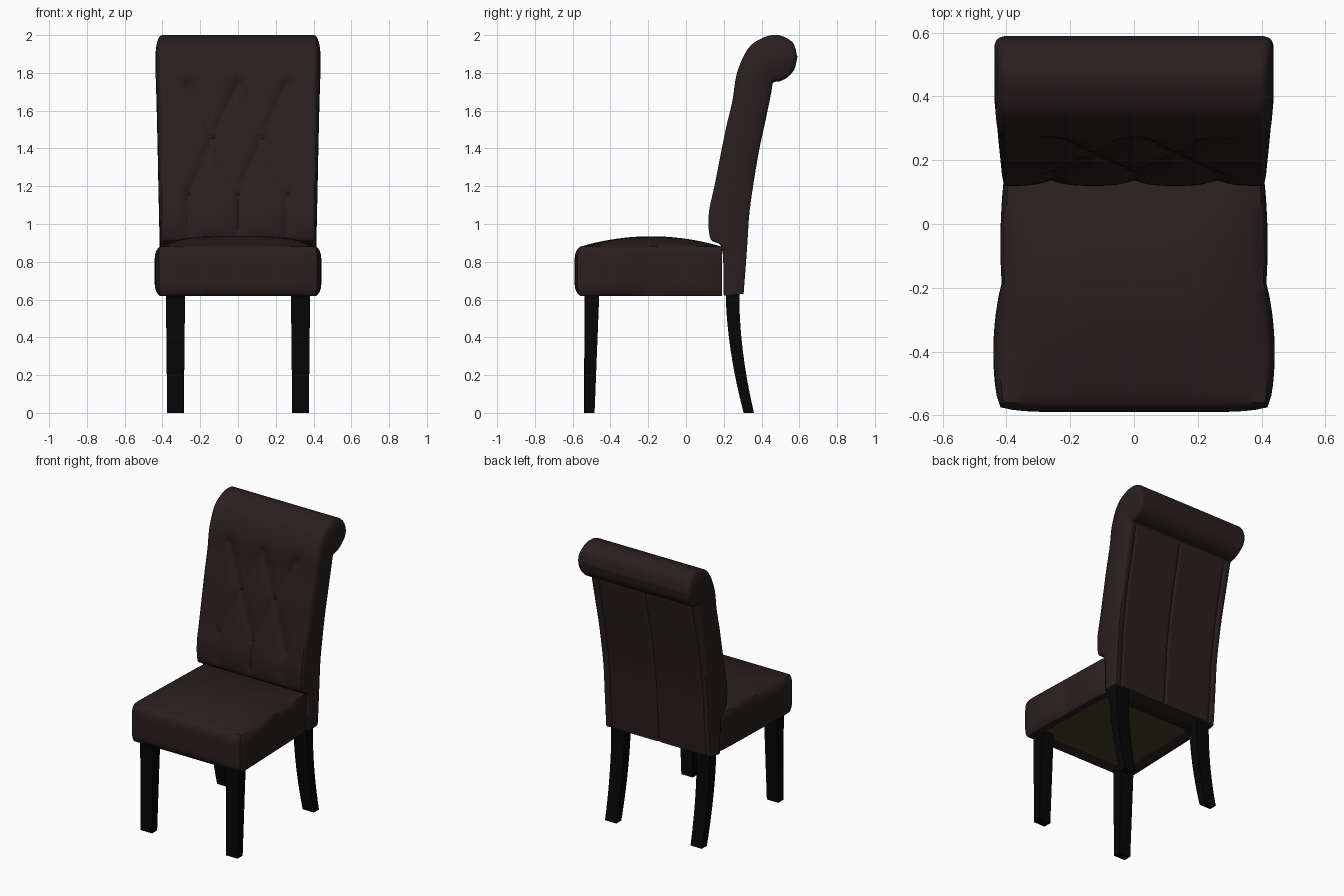
import bpy, bmesh, math
from mathutils import Vector
from mathutils.geometry import intersect_point_line

cube = bpy.data.objects.get("Cube")
if cube:
    bpy.data.objects.remove(cube, do_unlink=True)


def material(name, rgb):
    m = bpy.data.materials.new(name)
    m.use_nodes = True
    m.diffuse_color = (*rgb, 1)
    m.node_tree.nodes["Principled BSDF"].inputs["Base Color"].default_value = (*rgb, 1)
    return m


leather = material("brown leather", (0.023, 0.0137, 0.0137))
black_wood = material("black wood", (0.0018, 0.0018, 0.0018))
lining = material("olive lining", (0.062, 0.046, 0.022))


def finish(bm, name, mats, angle=40):
    bmesh.ops.recalc_face_normals(bm, faces=bm.faces)
    mesh = bpy.data.meshes.new(name)
    bm.to_mesh(mesh)
    bm.free()
    obj = bpy.data.objects.new(name, mesh)
    bpy.context.collection.objects.link(obj)
    for m in mats:
        mesh.materials.append(m)
    bpy.ops.object.select_all(action="DESELECT")
    obj.select_set(True)
    bpy.context.view_layer.objects.active = obj
    bpy.ops.object.shade_smooth_by_angle(angle=math.radians(angle))
    return obj


def clamp(v):
    return max(0, min(1, v))


def spline(points, steps):
    """Catmull-Rom samples through the points."""
    p = [Vector(q) for q in points]
    p = [2 * p[0] - p[1]] + p + [2 * p[-1] - p[-2]]
    out = []
    for a, b, c, d in zip(p, p[1:], p[2:], p[3:]):
        for s in range(steps):
            t = s / steps
            out.append(0.5 * (2 * b + (c - a) * t + (2 * a - 5 * b + 4 * c - d) * t * t
                              + (3 * b - a - 3 * c + d) * t ** 3))
    return out + [p[-2]]


# Backrest outline (y, z): front and back lines, meeting at the scroll
front = spline([(.2, .62), (.19, .87), (.13, .92), (.12, 1.05), (.15, 1.2), (.18, 1.35),
                (.21, 1.5), (.245, 1.65), (.27, 1.8), (.33, 1.93), (.41, 1.987),
                (.49, 2), (.565, 1.96), (.59, 1.885)], 6)
back = spline([(.305, .63), (.315, .76), (.325, .9), (.335, 1.05), (.355, 1.2), (.385, 1.38),
               (.415, 1.52), (.44, 1.64), (.452, 1.7), (.462, 1.748), (.495, 1.755),
               (.535, 1.775), (.573, 1.818), (.59, 1.885)], 6)
n = len(front)

# Tufting: buttons and the creases joining them
top_row = [(x, 1.74) for x in (-.26, 0, .26)]
mid_row = [(x, 1.46) for x in (-.13, .13)]
low_row = [(x, 1.16) for x in (-.26, 0, .26)]
buttons = top_row + mid_row + low_row
creases = [(a, m) for m in mid_row for a in top_row + low_row if abs(a[0] - m[0]) < .2]
creases += [(a, (a[0], .9)) for a in low_row]


def tuft(x, z):
    p = Vector((x, z))
    near = 1.0
    for a, b in creases:
        a, b = Vector(a), Vector(b)
        t = intersect_point_line(p, a, b)[1]
        near = min(near, (p - a.lerp(b, clamp(t))).length)
    spot = min((p - Vector(b)).length for b in buttons)
    fade = clamp((1.9 - z) / .15) * clamp((z - .88) / .1)
    return fade * (.022 * math.exp(-near / .035) + .01 * math.exp(-(spot / .02) ** 2))


def back_groove(x, z):
    if z > 1.74:
        return 0
    return .008 * sum(math.exp(-((x - s) / .008) ** 2) for s in (-.365, 0, .365))


# Backrest: front and back skins swept across the width, with padded sides
bm = bmesh.new()
cols = 80
rings = []
stations = [(-1, k) for k in (.95, .6, .3, .1)]
stations += [(2 * i / cols - 1, 0) for i in range(cols + 1)]
stations += [(1, k) for k in (.1, .3, .6, .95)]
for u, k in stations:
    fr, bk = [], []
    for f, b in zip(front, back):
        mid = (f + b) / 2
        puff = (.012 + .022 * clamp(f.y - .9)) * math.sqrt(clamp((f - b).length / .16))
        x = u * (.403 + puff * math.sqrt(1 - (1 - k) ** 2))
        pf, pb = f.lerp(mid, k), b.lerp(mid, k)
        df = tuft(x, f.y) if k == 0 and f.x < .4 else 0
        db = back_groove(x, b.y) if k == 0 else 0
        fr.append(bm.verts.new((x, pf.x + df, pf.y)))
        bk.append(bm.verts.new((x, pb.x - db, pb.y)))
    rings.append((fr, bk))
for (f0, b0), (f1, b1) in zip(rings, rings[1:]):
    for i in range(n - 1):
        bm.faces.new((f0[i], f1[i], f1[i + 1], f0[i + 1]))
        bm.faces.new((b0[i], b0[i + 1], b1[i + 1], b1[i]))
    bm.faces.new((f0[0], b0[0], b1[0], f1[0]))
for fr, bk in (rings[0], rings[-1]):
    for i in range(n - 1):
        bm.faces.new((fr[i], fr[i + 1], bk[i + 1], bk[i]))
bmesh.ops.remove_doubles(bm, verts=bm.verts, dist=.0002)
finish(bm, "backrest", [leather], 50)

# Buttons sunk in the tufts
bm = bmesh.new()
for x, z in buttons:
    y = min(front, key=lambda p: abs(p.y - z)).x + tuft(x, z) - .002
    made = bmesh.ops.create_uvsphere(bm, u_segments=12, v_segments=6, radius=.01)["verts"]
    bmesh.ops.scale(bm, vec=(1, .6, 1), verts=made)
    bmesh.ops.translate(bm, vec=(x, y, z), verts=made)
finish(bm, "back_buttons", [leather])

# Seat cushion: padded box, domed on top, recessed lining below
bm = bmesh.new()
bmesh.ops.create_cube(bm, size=2)
bmesh.ops.subdivide_edges(bm, edges=bm.edges, cuts=23, use_grid_fill=True)
for f in bm.faces:
    c = f.calc_center_median()
    if c.z < -.99 and abs(c.x) < .82 and abs(c.y) < .82:
        f.material_index = 1
for v in bm.verts:
    a, b, w = v.co
    round_edge = 1 - w ** 6
    corner = 1 - .02 * abs(b) ** 16
    swell = (.02 if b < 0 else .009) * abs(math.sin(math.pi * b)) ** .8
    half = .407 - .012 * b + round_edge * (.008 + swell)
    x = a * half * corner
    y = -.185 + .375 * b
    if b < 0:
        y -= .03 * round_edge * b ** 4 * (1 - .5 * a ** 8)
    z = .62 + .13 * (w + 1)
    if w > .99:
        z += .055 * (1 - a ** 4) * (1 - b * b)
    elif w < -.99 and abs(a) < .88 and abs(b) < .88:
        z += .02
    v.co = (x, y, z)
finish(bm, "seat_cushion", [leather, lining])


def leg(name, side, path):
    """Square leg through (y front, y back, z, half width) sections."""
    bm = bmesh.new()
    loops = []
    for y0, y1, z, h in path:
        x = side * .331
        loops.append([bm.verts.new(p) for p in
                      ((x - h, y0, z), (x + h, y0, z), (x + h, y1, z), (x - h, y1, z))])
    for lo, hi in zip(loops, loops[1:]):
        for i in range(4):
            j = (i + 1) % 4
            bm.faces.new((lo[i], lo[j], hi[j], hi[i]))
    bm.faces.new(loops[0])
    bm.faces.new(loops[-1])
    finish(bm, name, [black_wood], 30)


# Legs: straight tapered in front, swept back behind
front_path = [(-.54, -.484, 0, .044), (-.537, -.458, .66, .051)]
rear_path = []
for i in range(11):
    t = i / 10
    sweep = .305 - .095 * (1 - (1 - t) ** 1.8)
    rear_path.append((sweep, sweep + .055 + .018 * t, .65 * t, .044 + .007 * t))
for side, word in ((1, "left"), (-1, "right")):
    leg("front_leg_" + word, side, front_path)
    leg("rear_leg_" + word, side, rear_path)
